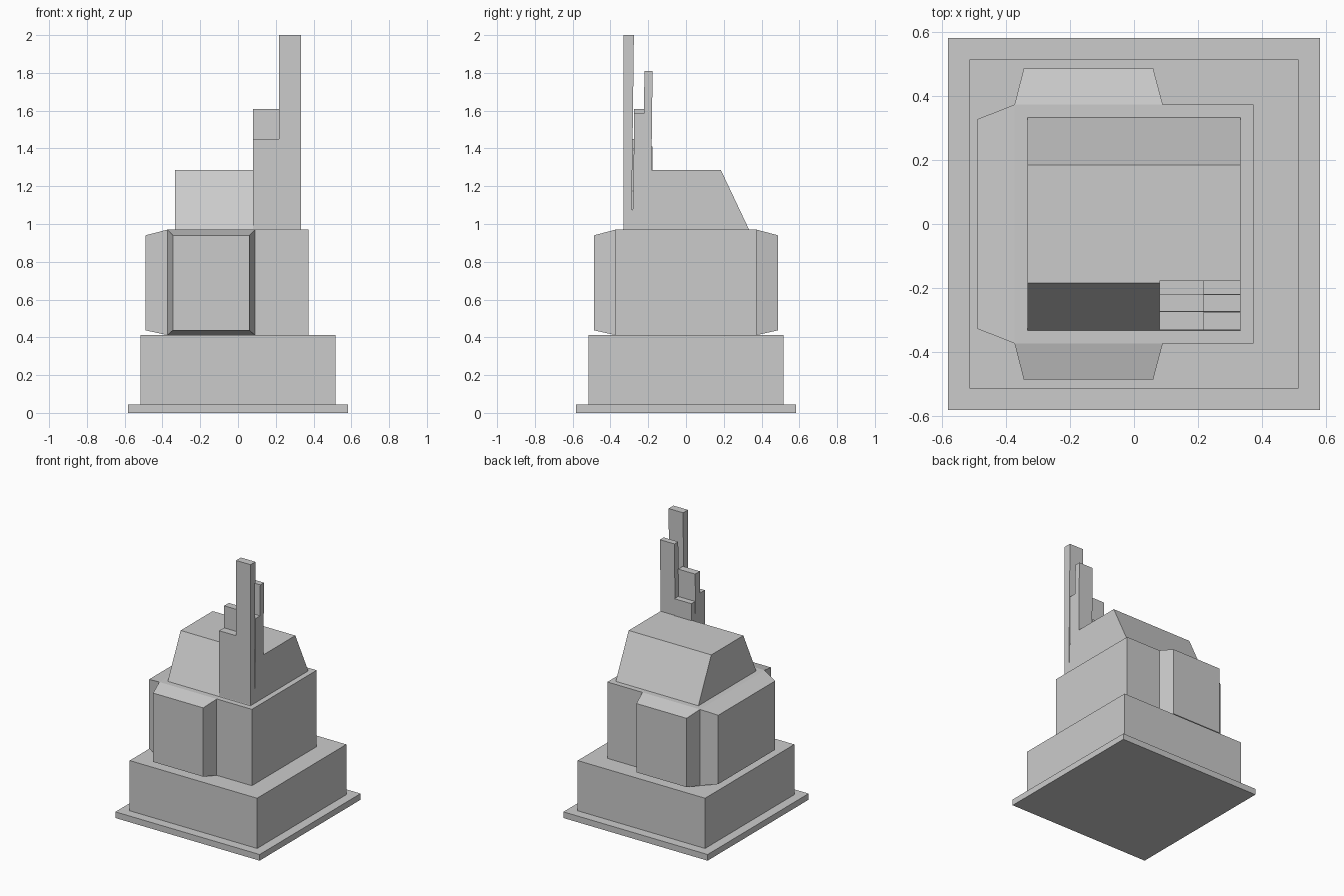
import bpy, bmesh
from mathutils import Matrix, Vector
from math import radians

if "Cube" in bpy.data.objects:
    bpy.data.objects.remove(bpy.data.objects["Cube"])


def frustum(name, lower, upper, h0, h1, turn=None):
    """Solid between two rectangles (u0, u1, v0, v1) at heights h0 and h1."""
    bm = bmesh.new()
    rings = []
    for (u0, u1, v0, v1), h in ((lower, h0), (upper, h1)):
        rings.append([bm.verts.new((u, v, h))
                      for u, v in ((u0, v0), (u1, v0), (u1, v1), (u0, v1))])
    a, b = rings
    bm.faces.new(a[::-1])
    bm.faces.new(b)
    for i in range(4):
        j = (i + 1) % 4
        bm.faces.new((a[i], a[j], b[j], b[i]))
    if turn:
        bmesh.ops.transform(bm, matrix=turn, verts=bm.verts)
    bmesh.ops.recalc_face_normals(bm, faces=bm.faces)
    mesh = bpy.data.meshes.new(name)
    bm.to_mesh(mesh)
    bm.free()
    obj = bpy.data.objects.new(name, mesh)
    bpy.context.collection.objects.link(obj)
    return obj


def block(name, r, z0, z1):
    return frustum(name, (-r, r, -r, r), (-r, r, -r, r), z0, z1)


def axes(u, v, h):
    """Matrix sending local u, v, h to the given world directions."""
    return Matrix((u, v, h)).transposed().to_4x4()


# Stacked square tiers
block("base_slab", 0.583, 0, 0.045)
block("plinth", 0.515, 0.045, 0.412)
block("main_body", 0.374, 0.412, 0.97)

# Chamfered bays on the front, back and left walls
for name, side in (("front_bay", -1), ("back_bay", 1)):
    frustum(name, (-0.374, 0.09, 0.412, 0.97), (-0.345, 0.06, 0.437, 0.94),
            0.374, 0.487, axes((1, 0, 0), (0, 0, 1), (0, side, 0)))
frustum("left_bay", (-0.374, 0.374, 0.412, 0.97), (-0.328, 0.328, 0.437, 0.94),
        0.374, 0.49, axes((0, 1, 0), (0, 0, 1), (-1, 0, 0)))

# Roof with sloped front and back
frustum("roof", (-0.334, 0.334, -0.334, 0.334), (-0.334, 0.334, -0.185, 0.185),
        0.97, 1.285)

# Slab chimneys: two columns in x, three rows in y, each at its own height
rows = ((-0.332, -0.276), (-0.274, -0.22), (-0.22, -0.177))
heights = {"left": (1.45, 1.61, 1.41), "right": (2.0, 1.585, 1.81)}
spans = {"left": (0.08, 0.217), "right": (0.217, 0.334)}
for side, tops in heights.items():
    x0, x1 = spans[side]
    for i, (top, (y0, y1)) in enumerate(zip(tops, rows)):
        lean = 0.012 * (top - 0.97)
        low = y0 if i == 0 else y0 - lean
        frustum(f"{side}_chimney_{i + 1}", (x0, x1, low, y1 - lean),
                (x0, x1, y0, y1), 0.97, top)
